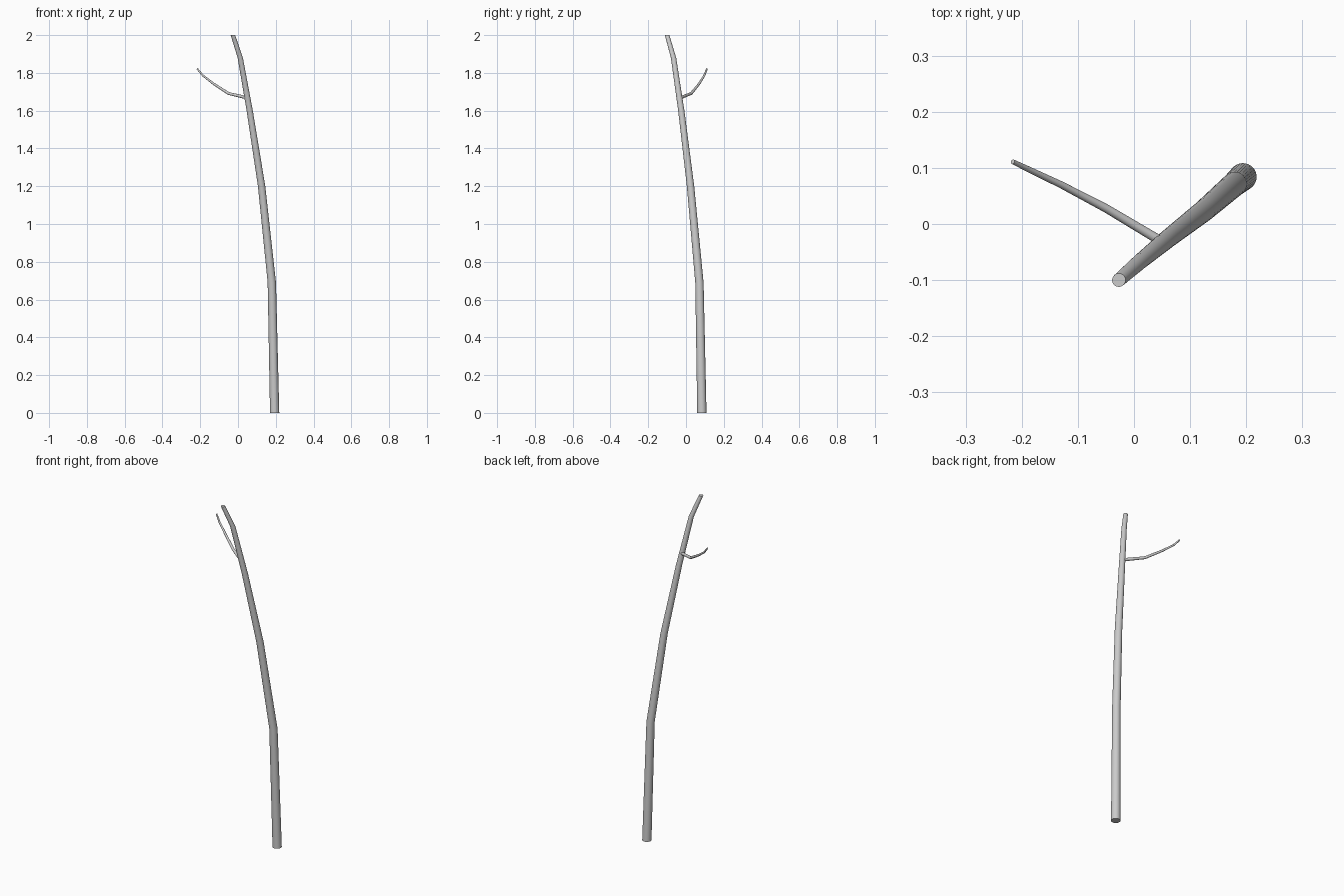
import bpy, bmesh, math
from mathutils import Vector

if "Cube" in bpy.data.objects:
    bpy.data.objects.remove(bpy.data.objects["Cube"])

SIDES = 32

def tapered_tube(name, path, flat=False):
    """Skin round rings along (x, y, z, radius) points; flat keeps rings level."""
    pts = [Vector(p[:3]) for p in path]
    bm = bmesh.new()
    rings = []
    for i, p in enumerate(pts):
        t = (pts[min(i + 1, len(pts) - 1)] - pts[max(i - 1, 0)]).normalized()
        if flat:
            t = Vector((0, 0, 1))
        u = Vector((0, 1, 0)).cross(t).normalized()
        v = t.cross(u)
        r = path[i][3]
        rings.append([bm.verts.new(p + r * (u * math.cos(a) + v * math.sin(a)))
                      for a in (2 * math.pi * k / SIDES for k in range(SIDES))])
    for a, b in zip(rings, rings[1:]):
        for k in range(SIDES):
            n = (k + 1) % SIDES
            bm.faces.new((a[k], a[n], b[n], b[k]))
    bm.faces.new(rings[0][::-1])
    bm.faces.new(rings[-1])
    bmesh.ops.recalc_face_normals(bm, faces=bm.faces)
    mesh = bpy.data.meshes.new(name)
    bm.to_mesh(mesh)
    bm.free()
    ob = bpy.data.objects.new(name, mesh)
    bpy.context.collection.objects.link(ob)
    bpy.ops.object.select_all(action='DESELECT')
    ob.select_set(True)
    bpy.context.view_layer.objects.active = ob
    bpy.ops.object.shade_smooth_by_angle(angle=math.radians(30))
    return ob

# Main bent stem, level at both ends
tapered_tube("stem", [
    (0.194, 0.084, 0.00, 0.0245),
    (0.179, 0.071, 0.69, 0.0220),
    (0.125, 0.024, 1.20, 0.0195),
    (0.062, -0.025, 1.60, 0.0165),
    (0.012, -0.066, 1.88, 0.0140),
    (-0.027, -0.100, 2.00, 0.0120),
], flat=True)

# Thin upward-curving side twig, rooted inside the stem
tapered_tube("side_twig", [
    (0.049, -0.031, 1.668, 0.0085),
    (-0.050, 0.028, 1.691, 0.0075),
    (-0.130, 0.070, 1.743, 0.0062),
    (-0.187, 0.097, 1.787, 0.0052),
    (-0.216, 0.111, 1.822, 0.0042),
])
